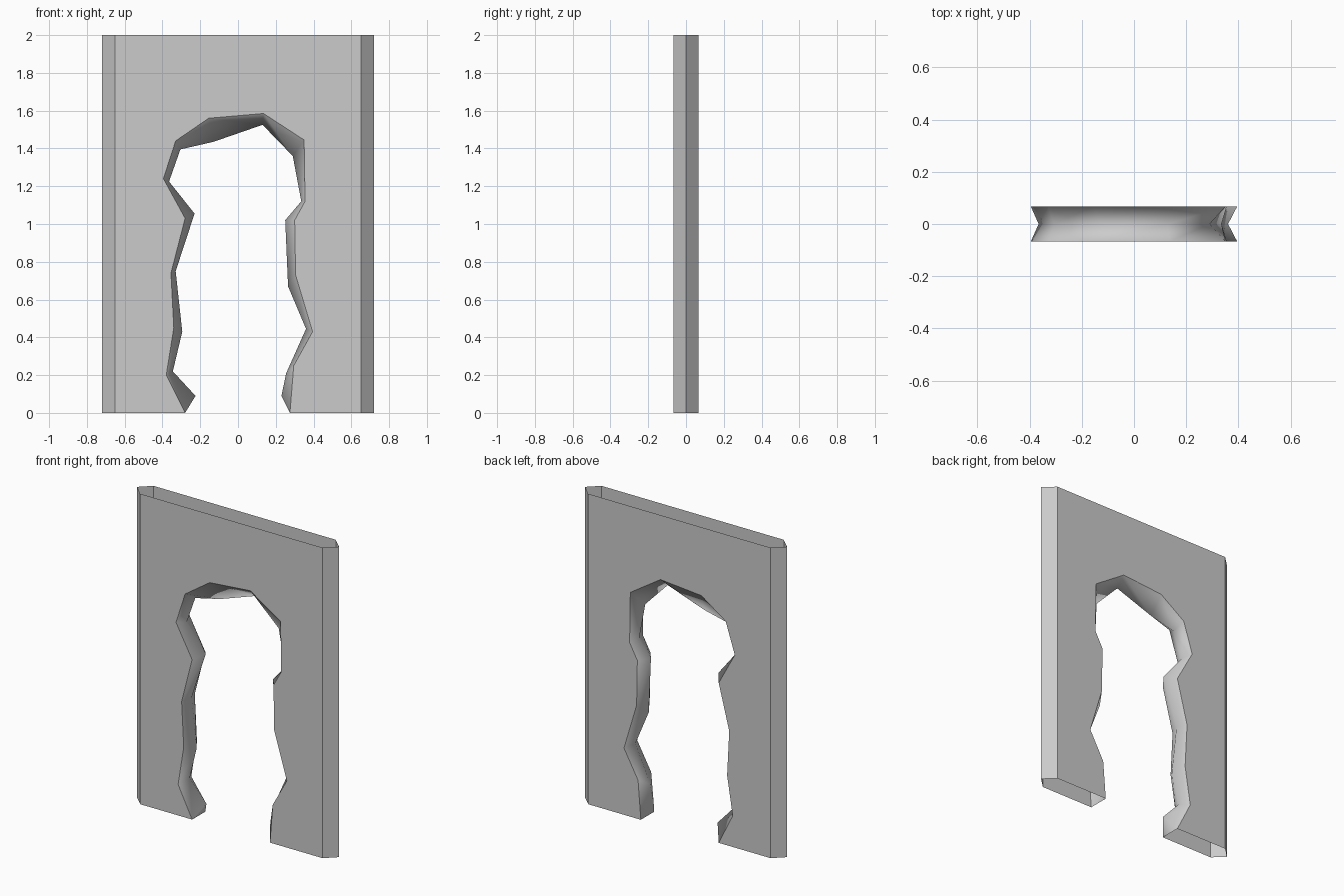
import bpy, bmesh

if "Cube" in bpy.data.objects:
    bpy.data.objects.remove(bpy.data.objects["Cube"])

HALF_W, TIP_W, HALF_D, H = 0.65, 0.72, 0.067, 2.0

# Jagged opening (x, z), left foot over the arch to right foot
rim = [(-.28, 0), (-.38, .2), (-.34, .45), (-.355, .74), (-.28, 1.03), (-.395, 1.24),
       (-.33, 1.44), (-.155, 1.56), (.135, 1.585), (.35, 1.445), (.355, 1.12),
       (.30, 1.02), (.305, .73), (.395, .43), (.295, .25), (.275, 0)]
# Ridge running round the middle of the wall thickness
ridge = [(-.225, .09), (-.345, .22), (-.295, .43), (-.33, .75), (-.23, 1.055), (-.365, 1.225),
         (-.305, 1.395), (-.13, 1.435), (.13, 1.525), (.29, 1.36), (.335, 1.12),
         (.25, 1.02), (.265, .67), (.36, .445), (.255, .21), (.23, .09)]

bm = bmesh.new()


def loop(points, y):
    return [bm.verts.new((x, y, z)) for x, z in points]


outline = [(HALF_W, 0), (HALF_W, H), (-HALF_W, H), (-HALF_W, 0)]
front, mid, back = loop(rim, -HALF_D), loop(ridge, 0), loop(rim, HALF_D)
front_out, back_out = loop(outline, -HALF_D), loop(outline, HALF_D)

# Front and back faces (top and bottom ends stay open)
bm.faces.new(front + front_out)
bm.faces.new(list(reversed(back + back_out)))

# Pointed side edges
for a, b, x in ((0, 1, TIP_W), (2, 3, -TIP_W)):
    za, zb = outline[a][1], outline[b][1]
    ta, tb = loop([(x, za), (x, zb)], 0)
    bm.faces.new((front_out[b], front_out[a], ta, tb))
    bm.faces.new((tb, ta, back_out[a], back_out[b]))

# Broken inner surface of the opening
inner = []
for i in range(len(rim) - 1):
    inner.append(bm.faces.new((front[i], front[i + 1], mid[i + 1], mid[i])))
    inner.append(bm.faces.new((mid[i], mid[i + 1], back[i + 1], back[i])))
for i in (0, -1):
    inner.append(bm.faces.new((front[i], mid[i], back[i])))

bmesh.ops.recalc_face_normals(bm, faces=bm.faces)
face = next(f for f in bm.faces if front_out[0] in f.verts and front[0] in f.verts)
if face.normal.y > 0:
    bmesh.ops.reverse_faces(bm, faces=bm.faces)

# Soft shading inside the opening, crisp rims
for f in inner:
    f.smooth = True
for ring in (front, back):
    for a, b in zip(ring, ring[1:]):
        bm.edges.get((a, b)).smooth = False

mesh = bpy.data.meshes.new("broken_wall")
bm.to_mesh(mesh)
bm.free()
bpy.context.collection.objects.link(bpy.data.objects.new("broken_wall", mesh))
